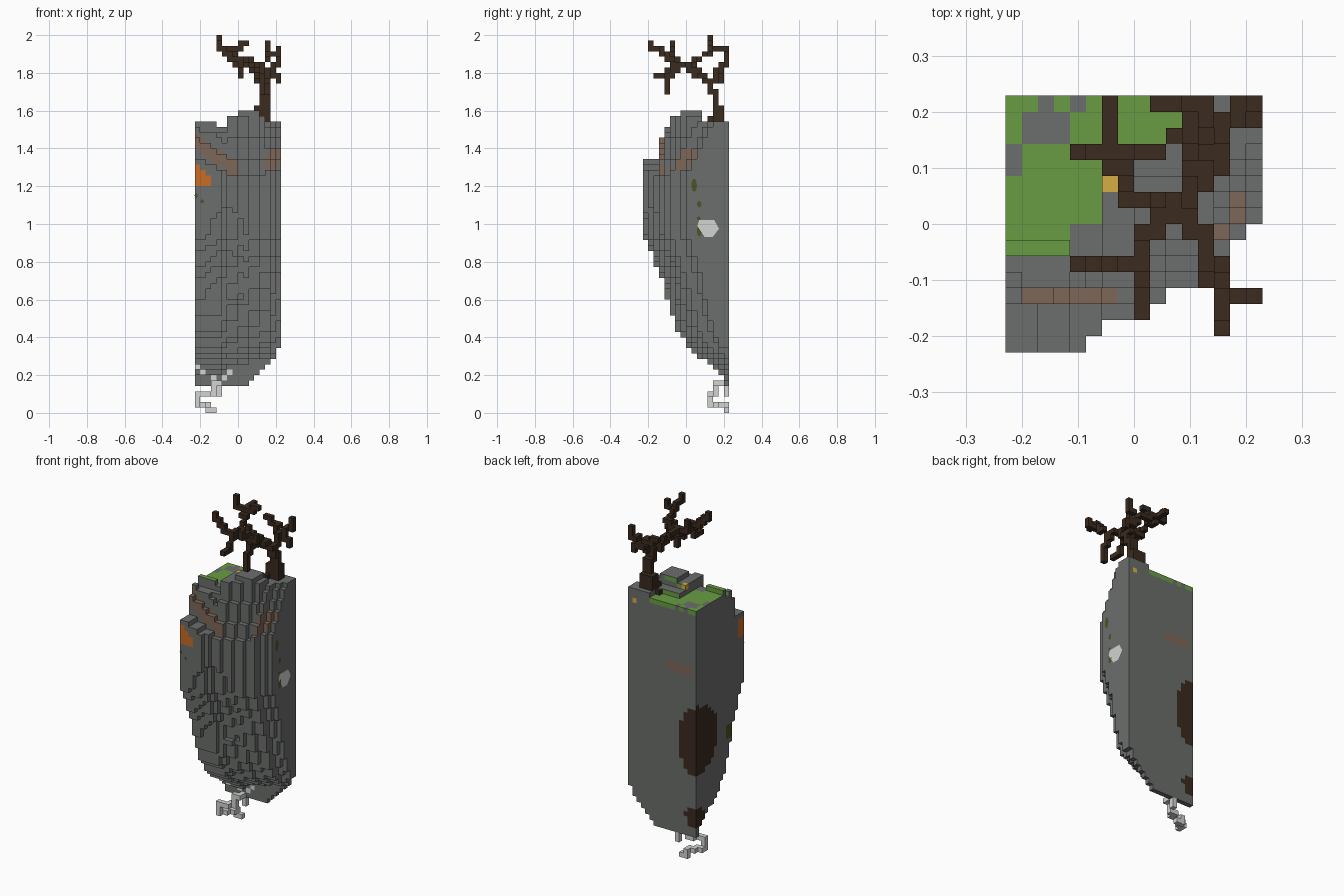
import bpy, bmesh, math
from mathutils import Vector

if "Cube" in bpy.data.objects:
    bpy.data.objects.remove(bpy.data.objects["Cube"], do_unlink=True)

N, S = 16, 2 / 70  # cells across, cell size


def material(name, rgb):
    m = bpy.data.materials.new(name)
    m.use_nodes = True
    m.diffuse_color = (*rgb, 1)
    m.node_tree.nodes["Principled BSDF"].inputs["Base Color"].default_value = (*rgb, 1)
    return m


stone = material("grey stone", (.147, .157, .149))
grass = material("grass green", (.14, .335, .056))
bark = material("dark bark", (.042, .024, .014))
clay = material("brown clay", (.21, .135, .1))
rust = material("orange ore", (.58, .15, .02))
gold = material("gold", (.66, .42, .06))
pale = material("pale root", (.64, .66, .64))
moss = material("olive moss", (.075, .085, .018))

AXES = [(1, 0, 0), (-1, 0, 0), (0, 1, 0), (0, -1, 0), (0, 0, 1), (0, 0, -1)]


def centre(c):
    return Vector(((c[0] + .5 - N / 2) * S, (c[1] + .5 - N / 2) * S, (c[2] + .5) * S))


def add_mesh(name, mesh, mats):
    for m in mats:
        mesh.materials.append(m)
    bpy.context.collection.objects.link(bpy.data.objects.new(name, mesh))


def blocks(name, cells, mats, paint=None):
    """Mesh of the outer faces of a set of grid cells."""
    bm = bmesh.new()
    corners = {}

    def corner(p):
        key = tuple(round(v / S * 2) for v in p)
        if key not in corners:
            corners[key] = bm.verts.new(p)
        return corners[key]

    for c in sorted(cells):
        for a in AXES:
            if tuple(p + q for p, q in zip(c, a)) in cells:
                continue
            n = Vector(a)
            u = Vector((abs(a[2]), abs(a[0]), abs(a[1])))
            v = n.cross(u)
            mid = centre(c) + n * S / 2
            f = bm.faces.new([corner(mid + (u * p + v * q) * S / 2)
                              for p, q in ((-1, -1), (1, -1), (1, 1), (-1, 1))])
            if paint:
                f.material_index = mats.index(paint(c, mid, n))
    mesh = bpy.data.meshes.new(name)
    bm.to_mesh(mesh)
    bm.free()
    add_mesh(name, mesh, mats)


def patch(name, mat, side, outline):
    """Thin stain on the left side or the front, outlined counterclockwise."""
    d = N * S / 2 + .002
    mesh = bpy.data.meshes.new(name)
    mesh.from_pydata([(d, a, z) if side == "left" else (a, -d, z) for a, z in outline],
                     [], [tuple(range(len(outline)))])
    add_mesh(name, mesh, [mat])


def oval(a, z, ra, rz, sides=8):
    return [(a + ra * math.cos(t * math.tau / sides), z + rz * math.sin(t * math.tau / sides))
            for t in range(sides)]


def lerp(table, z):
    for (z0, a), (z1, b) in zip(table, table[1:]):
        if z <= z1:
            return a + (b - a) * max(0, z - z0) / (z1 - z0)
    return table[-1][1]


def path(*pts):
    """Grid cells crossed by a polyline."""
    cells = set()
    for a, b in zip(pts, pts[1:]):
        for t in range(41):
            p = Vector(a).lerp(Vector(b), t / 40)
            cells.add((min(N - 1, max(0, math.floor(p.x / S + N / 2))),
                       min(N - 1, max(0, math.floor(p.y / S + N / 2))),
                       min(69, max(0, math.floor(p.z / S)))))
    return cells


# Rock: footprint depth per column, shrinking toward the tip
FOOT = [16, 16, 16, 16, 16, 15, 14, 14, 13, 13, 12, 12, 11, 11, 9, 8]
DEPTH = [(.15, .6), (.2, 1.6), (.25, 2.8), (.28, 4.5), (.32, 7), (.43, 9.5), (.57, 11.2),
         (.7, 12.3), (.82, 14), (.95, 15.9), (1.1, 16)]
WIDTH = [(.15, 9.6), (.2, 12), (.28, 14), (.36, 16)]


def depth(i, z):
    d, foot = lerp(DEPTH, z), FOOT[i]
    inner = .55 * (foot - 16 + d) + .45 * foot * d / 16
    if 1 < i < 10 and z > .6:
        inner -= math.sin(math.pi * (i - 1) / 9) * min(1, max(0, (1.2 - z) / .25))
    return min(foot, max(1, round(inner)))


def rubble(i, j):
    return ((1 <= i <= 3 and 13 <= j <= 14) or (j == 15 and i in (2, 4))
            or (i == 0 and 11 <= j <= 12) or (i > 3 and 6 <= j <= 7))


def top(i, j):
    e = FOOT[i] - (N - j)  # cells back from the front edge
    if e < 0:
        return 0
    if i < 6:
        if j < 5:
            return round((47 - .4 * i, 51 - .65 * i, 53 - .5 * i)[max(0, j - 2)])
        return 52 if j == 5 else 54 if i < 4 and j == 6 else 53
    if i > 12:
        return min(54, 45 + 2 * e)
    if e < 3 and j < 8:
        return (44, 47, 51)[e]
    if 8 <= i <= 11 and 7 <= j <= 10:
        return 56
    if 5 <= j <= 10:
        return 55
    return 53 if j > 12 and i < 11 else 54


nuggets = {(6, 10, 54), (14, 15, 51)}
rock = set()
for i in range(N):
    for j in range(N):
        for k in range(5, top(i, j)):
            z = (k + .5) * S
            if N - j <= depth(i, z) and i + .5 <= lerp(WIDTH, z):
                rock.add((i, j, k))
rock -= nuggets


def spot(p, c, r):
    return sum(((p[n] - c[n]) / r[n]) ** 2 for n in range(3)) < 1


def rock_paint(c, p, n):
    i, j, k = c
    x, y, z = p
    if n.z > .5 and k > 50:
        green = (i < 6 and j >= 6) or (i < 11 and j >= 13)
        return grass if green and not rubble(i, j) else stone
    if n.y > .5 and k == top(i, j) - 1 and i < 11 and not rubble(i, j):
        return grass
    # Soil stains on the rear corner
    if spot(p, (-.23, .23, .72), (.12, .21, .21)) or spot(p, (-.23, .23, .26), (.075, .085, .065)):
        return bark
    # Ore on the front corner, moss on the side
    if i < 3 and j < 2 and 42 <= k <= 45 - i and n.z < .5:
        return rust
    if spot(p, (-.23, -.08, .68), (.02, .035, .05)):
        return moss
    # Clay seams
    if n.y > .5:
        return clay if -.19 < x < -.04 and abs(z - 1.135) < .023 else stone
    if n.z > .5:
        seam = (j == 3 and 1 <= i <= 6) or (i == 14 and 8 <= j <= 9) or (i, j) == (13, 7)
        return clay if seam and k > 44 else stone
    if n.x > -.5 and y < .06:
        if 3 <= j and x < .01 and abs(z - (1.28 - .7 * x)) < .042:
            return clay
        if x > .13 and abs(z - (1.2 + .8 * x)) < .05:
            return clay
    # Pale root ends at the tip
    if n.y < -.5 and (i, k) in ((0, 8), (1, 7), (3, 6), (5, 6), (6, 7)):
        return pale
    return stone


blocks("rock", rock, [stone, grass, bark, clay, rust, pale, moss], rock_paint)
blocks("gold_nuggets", nuggets, [gold])

# Stains on the flat faces
patch("pale_stain", pale, "left", [(.08, .96), (.1, .93), (.14, .93), (.175, .975), (.15, 1.02), (.07, 1.02), (.06, .99)])
for n, (a, z, ra, rz) in enumerate([(.043, 1.205, .015, .036), (.07, 1.105, .012, .018),
                                    (.07, .965, .013, .03), (.067, 1.03, .01, .01)]):
    patch(f"left_moss_{n}", moss, "left", oval(a, z, ra, rz))
for n, (a, z) in enumerate([(-.22, 1.15), (-.19, 1.12)]):
    patch(f"front_moss_{n}", moss, "front", oval(a, z, .011, .013, 4))

# Tree: thick trunk and thin crooked branches
tree = {(i, j, k) for i in (11, 12, 13) for j in (13, 14) for k in range(53, 57)}
tree |= {(11, 12, 54), (10, 13, 53), (13, 15, 53), (11, 15, 53), (13, 14, 52)}
for dx in (0, S):
    tree |= path((.12 + dx, .15, 1.6), (.12 + dx, .15, 1.68), (.125 + dx, .13, 1.73), (.11 + dx, .08, 1.78))
fork = (.06, .03, 1.84)
limb = (.12, .08, 1.78)
for branch in (
    [limb, fork, (0, .05, 1.85), (-.03, .09, 1.89), (-.045, .13, 1.92), (-.1, .13, 1.93), (-.1, .13, 1.99)],
    [limb, (.08, .03, 1.81), (.04, .03, 1.86)],
    [(.09, .06, 1.8), (.09, .01, 1.84), (.03, .01, 1.84)],
    [(-.045, .13, 1.92), (-.045, .2, 1.92)],
    [(-.04, .12, 1.92), (.04, .13, 1.95)],
    [fork, (.01, -.02, 1.85), (0, -.07, 1.86), (-.06, -.07, 1.9), (-.1, -.07, 1.95)],
    [(0, -.07, 1.86), (.01, -.1, 1.8), (.01, -.16, 1.78)],
    [limb, (.1, .02, 1.83), (.13, -.05, 1.84), (.16, -.1, 1.88), (.16, -.14, 1.92), (.16, -.19, 1.95)],
    [(.16, -.13, 1.9), (.21, -.13, 1.9), (.22, -.13, 1.93)],
    [(.13, -.05, 1.83), (.13, -.1, 1.78), (.13, -.1, 1.7)],
    [(.14, .13, 1.74), (.16, .17, 1.79), (.19, .2, 1.83), (.22, .22, 1.87), (.22, .22, 1.9)],
    [(.16, .17, 1.79), (.21, .18, 1.79), (.22, .18, 1.76)],
    [(.16, .17, 1.8), (.12, .21, 1.84), (.05, .21, 1.87)],
):
    tree |= path(*branch)
blocks("tree", tree - rock, [bark])

# Hanging roots under the tip
roots = path((-.1, .2, .22), (-.1, .2, .1))
roots |= path((-.1, .18, .17), (-.14, .15, .14), (-.14, .15, .11), (-.2, .13, .1), (-.2, .13, .07),
              (-.22, .15, .045), (-.18, .19, .045), (-.15, .21, .03), (-.135, .22, .01))
blocks("roots", roots - rock, [pale])
